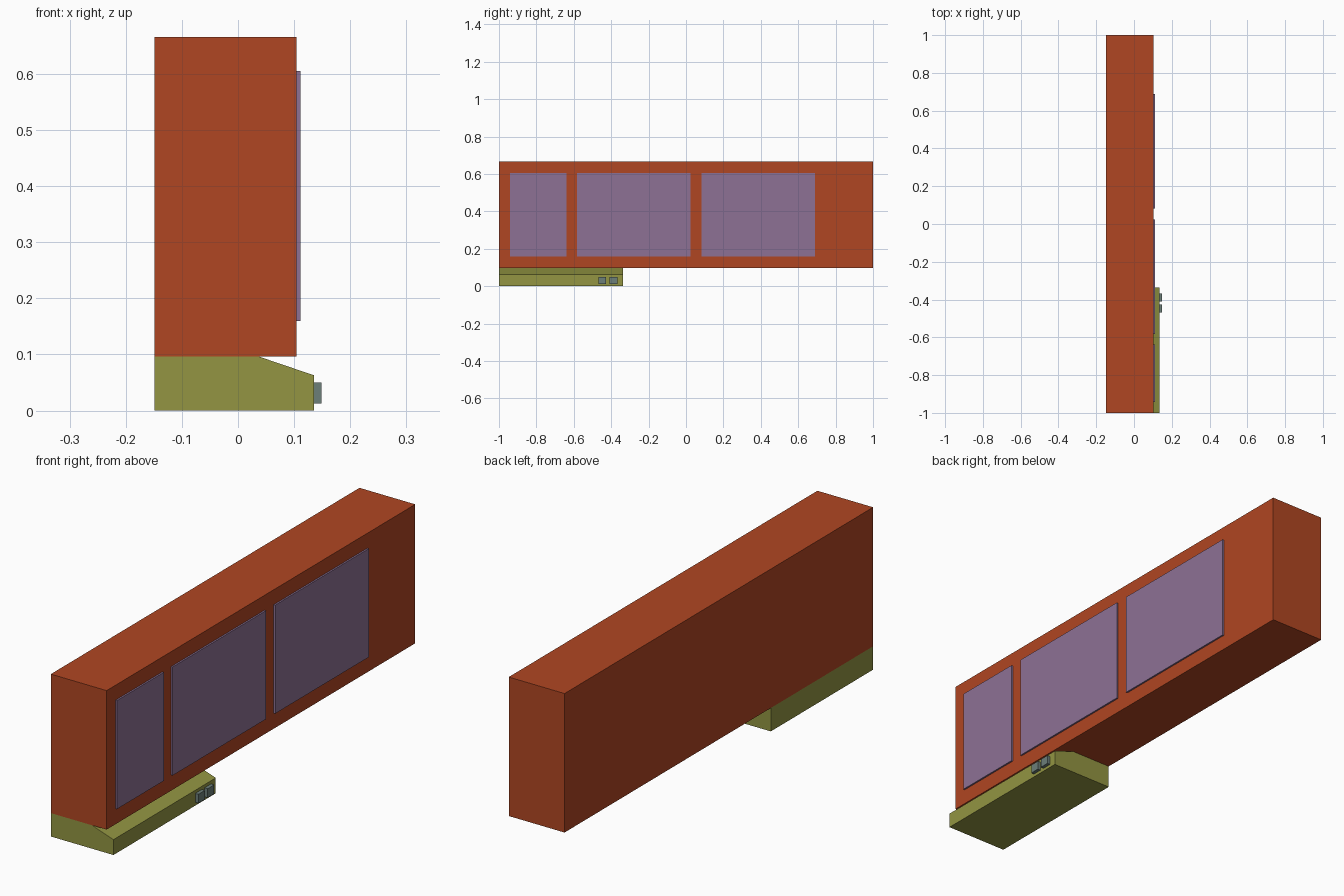
import bpy, bmesh

if "Cube" in bpy.data.objects:
    bpy.data.objects.remove(bpy.data.objects["Cube"])


def material(name, rgb):
    # sRGB 0-255 to linear
    lin = [((c / 255 + 0.055) / 1.055) ** 2.4 for c in rgb]
    m = bpy.data.materials.new(name)
    m.diffuse_color = (*lin, 1)
    m.use_nodes = True
    m.node_tree.nodes["Principled BSDF"].inputs["Base Color"].default_value = m.diffuse_color
    return m


RUST = material("rust_red", (176, 70, 34))
MAUVE = material("mauve", (141, 113, 149))
OLIVE = material("olive", (147, 149, 66))
GREY = material("grey_green", (108, 126, 121))


def extrude_profile(name, profile, y0, y1, mat):
    """Extrude an (x, z) outline along y."""
    bm = bmesh.new()
    face = bm.faces.new([bm.verts.new((x, y0, z)) for x, z in profile])
    ext = bmesh.ops.extrude_face_region(bm, geom=[face])
    moved = [v for v in ext["geom"] if isinstance(v, bmesh.types.BMVert)]
    bmesh.ops.translate(bm, verts=moved, vec=(0, y1 - y0, 0))
    bmesh.ops.recalc_face_normals(bm, faces=bm.faces)
    mesh = bpy.data.meshes.new(name)
    bm.to_mesh(mesh)
    bm.free()
    mesh.materials.append(mat)
    obj = bpy.data.objects.new(name, mesh)
    bpy.context.collection.objects.link(obj)
    return obj


def box(name, x, y, z, mat):
    outline = [(x[0], z[0]), (x[1], z[0]), (x[1], z[1]), (x[0], z[1])]
    return extrude_profile(name, outline, y[0], y[1], mat)


BACK, FACE = -0.149, 0.104      # body depth
BASE_TOP, BASE_FRONT = 0.096, 0.135

# Long upper body
box("body", (BACK, FACE), (-1, 1), (BASE_TOP, 0.666), RUST)

# Short base with a sloped front lip
extrude_profile("base", [(BACK, 0), (BASE_FRONT, 0), (BASE_FRONT, 0.063),
                         (0.038, BASE_TOP), (BACK, BASE_TOP)], -1, -0.337, OLIVE)

# One single panel and two double panels on the front face
PANEL_W = 0.303
for i, y in enumerate((-0.942, -0.582, -0.279, 0.083, 0.386)):
    box(f"panel_{i + 1}", (FACE, 0.111), (y, y + PANEL_W), (0.16, 0.605), MAUVE)

# Two small buttons on the base lip
for i, y in enumerate((-0.469, -0.409)):
    box(f"button_{i + 1}", (BASE_FRONT, 0.149), (y, y + 0.042), (0.013, 0.05), GREY)
